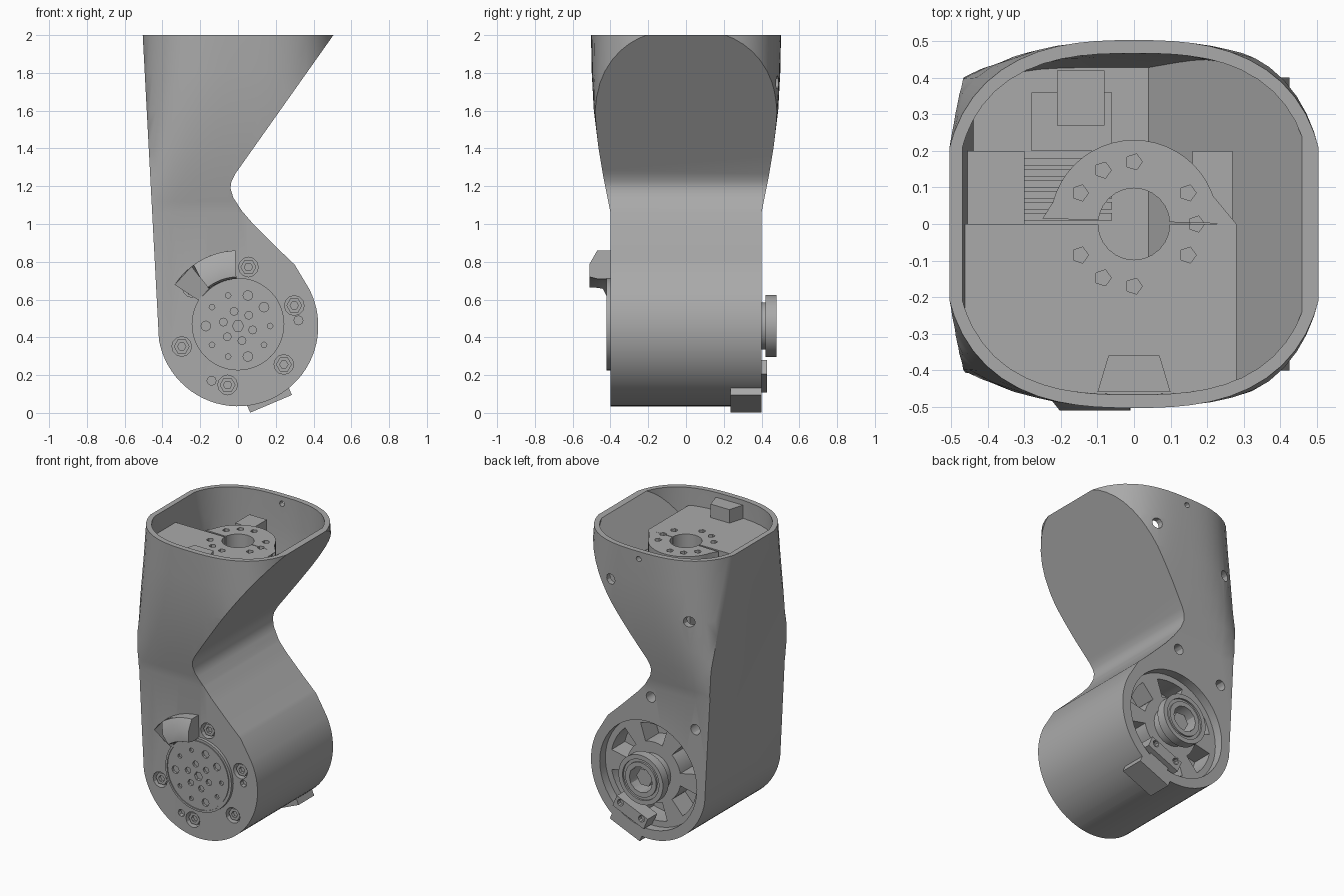
import bpy, bmesh
from math import sin, cos, pi, radians
from mathutils import Matrix

old = bpy.data.objects.get("Cube")
if old:
    bpy.data.objects.remove(old, do_unlink=True)

GREY = (0.4, 0.4, 0.4, 1)
mat = bpy.data.materials.new("satin_grey")
mat.use_nodes = True
mat.diffuse_color = GREY
bsdf = next(n for n in mat.node_tree.nodes if n.type == 'BSDF_PRINCIPLED')
bsdf.inputs["Base Color"].default_value = GREY
bsdf.inputs["Roughness"].default_value = 0.6

AXIS = 0.46          # height of the joint axis
RADIUS = 0.425       # radius of the joint housing


def finish(name, bm):
    bmesh.ops.recalc_face_normals(bm, faces=bm.faces)
    mesh = bpy.data.meshes.new(name)
    bm.to_mesh(mesh)
    bm.free()
    mesh.materials.append(mat)
    obj = bpy.data.objects.new(name, mesh)
    bpy.context.collection.objects.link(obj)
    return obj


def loft(name, rings):
    bm = bmesh.new()
    loops = [[bm.verts.new(p) for p in ring] for ring in rings]
    for a, b in zip(loops, loops[1:]):
        for i in range(len(a)):
            j = (i + 1) % len(a)
            bm.faces.new((a[i], a[j], b[j], b[i]))
    bm.faces.new(loops[0])
    bm.faces.new(loops[-1])
    return finish(name, bm)


def prism(name, pts, axis, lo, hi):
    place = (lambda u, v, d: (u, d, v)) if axis == 'y' else (lambda u, v, d: (u, v, d))
    return loft(name, [[place(u, v, d) for u, v in pts] for d in (lo, hi)])


def circle(u, v, r, n=48):
    return [(u + r * cos(2 * pi * i / n), v + r * sin(2 * pi * i / n)) for i in range(n)]


def sector(r0, r1, a0, a1, n=8):
    ang = [radians(a0 + (a1 - a0) * i / n) for i in range(n + 1)]
    return ([(r1 * cos(a), AXIS + r1 * sin(a)) for a in ang]
            + [(r0 * cos(a), AXIS + r0 * sin(a)) for a in reversed(ang)])


def polar(r, deg, v=AXIS):
    return r * cos(radians(deg)), v + r * sin(radians(deg))


def apply_bool(obj, cutters, op='DIFFERENCE'):
    for c in cutters:
        mod = obj.modifiers.new("bool", 'BOOLEAN')
        mod.operation, mod.solver, mod.object = op, 'EXACT', c
        bpy.context.view_layer.objects.active = obj
        bpy.ops.object.modifier_apply(modifier=mod.name)
        bpy.data.objects.remove(c, do_unlink=True)
    return obj


def oval(a, b, n, count=64):
    pts = []
    for i in range(count):
        t = 2 * pi * i / count
        r = (abs(cos(t)) ** n + abs(sin(t)) ** n) ** (-1 / n)
        pts.append((a * r * cos(t), b * r * sin(t)))
    return pts


def column(name, inset, top):
    # rounded at the mouth, square at the joint: height, half depth, squareness
    levels = [(-0.1, 0.4, 40), (1.06, 0.4, 40), (1.12, 0.412, 14), (1.25, 0.438, 7),
              (1.4, 0.463, 4.6), (1.6, 0.488, 3.5), (1.8, 0.499, 2.95), (top, 0.503, 2.65)]
    return loft(name, [[(x, y, z) for x, y in oval(0.525 - inset, b - inset, n)]
                       for z, b, n in levels])


# Housing: tapering column trimmed to the side profile
profile = [polar(RADIUS, 190 + 197 * i / 40) for i in range(41)]
profile += [(0.3, 0.785), (0.2, 0.88), (0.08, 1.0), (0.02, 1.07), (-0.025, 1.14),
            (-0.04, 1.19), (-0.035, 1.225), (-0.015, 1.265), (0.505, 2), (0.65, 2.2), (-0.515, 2.2)]
housing = column("arm_housing", 0, 2)
apply_bool(housing, [prism("trim", profile, 'y', -0.7, 0.7)], 'INTERSECT')

# Open mouth with thin walls
cavity = column("cavity", 0.035, 2.1)
inner = [(-0.48, 2.2), (-0.437, 1.4), (0.04, 1.4), (0.6, 2.2)]
apply_bool(cavity, [prism("inner_trim", inner, 'y', -0.7, 0.7)], 'INTERSECT')
apply_bool(housing, [cavity])

# Rear recess, spoke windows, front bolt pockets and rear screw holes
cuts = [prism("recess", circle(0, AXIS, 0.36), 'y', 0.34, 0.6)]
for k in range(6):
    cuts.append(prism("window", sector(0.2, 0.32, 60 * k + 12, 60 * k + 48), 'y', 0.2, 0.36))
bolts = [polar(0.317, 80 + 60 * k, 0.46) for k in range(6)]
cuts += [prism("pocket", circle(u, v, 0.052, 12), 'y', -0.6, -0.35) for u, v in bolts]
for u, v, r in [(-0.02, 0.99, 0.035), (-0.35, 0.86, 0.035), (-0.34, 1.6, 0.035),
                (0.22, 1.75, 0.035), (0, 1.95, 0.018)]:
    cuts.append(prism("screw_hole", circle(u, v, r, 12), 'y', 0.3, 0.6))
for u, v in [(0.32, 0.49), (-0.14, 0.17)]:
    cuts.append(prism("pin_hole", circle(u, v, 0.024, 8), 'y', -0.6, -0.37))
apply_bool(housing, cuts)

# Hex bolts in the pockets
parts = [housing]
for u, v in bolts:
    bolt = prism("front_bolt", circle(u, v, 0.042, 6), 'y', -0.385, -0.34)
    parts.append(apply_bool(bolt, [prism("socket", circle(u, v, 0.022, 6), 'y', -0.5, -0.365)]))

# Front output disc with two rings of holes
disc = prism("front_disc", circle(0, 0.47, 0.245), 'y', -0.42, -0.36)
groove = prism("groove", circle(0, 0.47, 0.232), 'y', -0.5, -0.414)
apply_bool(groove, [prism("island", circle(0, 0.47, 0.224), 'y', -0.6, -0.3)])
holes = [groove, prism("center", circle(0, 0.46, 0.03, 6), 'y', -0.5, -0.37)]
for k in range(6):
    holes.append(prism("h", circle(*polar(0.08, 60 * k + 45, 0.46), 0.021, 8), 'y', -0.5, -0.405))
for k in range(10):
    r = 0.026 if k % 3 == 0 else 0.015
    holes.append(prism("h", circle(*polar(0.17, 36 * k + 72, 0.46), r, 8), 'y', -0.5, -0.405))
parts.append(apply_bool(disc, holes))

# Front stop block with a chamfered nose
outer = sector(0.25, 0.4, 92, 147)
nose = sector(0.26, 0.33, 92, 128)
parts.append(loft("stop_block", [[(u, y, v) for u, v in s] for y, s in
                                 ((-0.36, outer), (-0.41, outer), (-0.44, sector(0.25, 0.4, 92, 128)),
                                  (-0.47, sector(0.25, 0.4, 92, 126)), (-0.51, nose))]))

# Rear bearing hub
hub = prism("rear_hub", circle(0, AXIS, 0.165), 'y', 0.42, 0.48)
neck = prism("neck", circle(0, AXIS, 0.125), 'y', 0.3, 0.45)
apply_bool(hub, [neck], 'UNION')
lip = prism("lip", circle(0, AXIS, 0.135), 'y', 0.468, 0.6)
apply_bool(lip, [prism("core", circle(0, AXIS, 0.115), 'y', 0.4, 0.7)])
parts.append(apply_bool(hub, [lip, prism("bore", circle(0, AXIS, 0.085, 12), 'y', 0.35, 0.6)]))
parts.append(prism("bore_shaft", circle(0, AXIS, 0.06, 6), 'y', 0.3, 0.44))


# Tilted cable bracket and tab under the housing
def tilted_box(name, r, length, thick, lo, hi):
    u, v = polar(r, -67)
    rot = Matrix.Rotation(radians(23), 2)
    pts = []
    for sx, sz in ((-1, -1), (1, -1), (1, 1), (-1, 1)):
        du, dv = sx * length / 2, sz * thick / 2
        c, s = cos(radians(23)), sin(radians(23))
        pts.append((u + c * du - s * dv, v + s * du + c * dv))
    return prism(name, pts, 'y', lo, hi)


bracket = tilted_box("rear_bracket", 0.29, 0.25, 0.08, 0.33, 0.43)
ears = [prism("ear", circle(*polar(0.29, -67 + d), 0.022, 10), 'y', 0.4, 0.5) for d in (-17, 17)]
parts.append(apply_bool(bracket, ears))
parts.append(tilted_box("cable_tab", 0.425, 0.24, 0.045, 0.235, 0.4))
parts.append(tilted_box("cable_plug", 0.36, 0.15, 0.08, 0.33, 0.395))

# Mounting plate in the mouth with a bolt circle
edge = [(min(max(x, -0.475), 0.28), y) for x, y in oval(0.49, 0.47, 2.8) if y <= 0.001]
plate_pts = [polar(0.23, 180 * i / 24, 0) for i in range(25)]
plate_pts = plate_pts[2:-2] + [(-0.25, 0.015)] + edge + [(0.25, 0.015)]
plate = prism("mounting_plate", plate_pts, 'z', 1.76, 1.88)
holes = [prism("shaft_hole", circle(0, 0, 0.098, 24), 'z', 1.6, 2)]
for a in (90, 30, 0, -30, -90, -120, -150, 150, 120):
    holes.append(prism("h", circle(*polar(0.17, a, 0), 0.023, 5), 'z', 1.83, 2))
parts.append(apply_bool(plate, holes))

# Key block, connector and ledges inside the mouth
key = [(-0.1, -0.46), (0.1, -0.46), (0.07, -0.36), (-0.07, -0.36)]
parts.append(prism("key_block", key, 'z', 1.85, 1.97))


def block(name, x0, x1, y0, y1, z0, z1):
    parts.append(prism(name, [(x0, y0), (x1, y0), (x1, y1), (x0, y1)], 'z', z0, z1))


block("connector", -0.21, -0.08, 0.27, 0.42, 1.5, 1.84)
block("connector_base", -0.28, -0.06, 0.2, 0.36, 1.45, 1.7)
block("left_ledge", -0.46, -0.3, 0, 0.2, 1.45, 1.74)
block("right_ledge", 0.16, 0.27, 0, 0.2, 1.68, 1.76)
for i in range(6):
    block("rib", -0.3, -0.06, 0.01 + 0.03 * i, 0.03 + 0.03 * i, 1.4, 1.56)

# Smooth shading with crisp edges
bpy.ops.object.select_all(action='DESELECT')
for obj in parts:
    obj.select_set(True)
bpy.context.view_layer.objects.active = housing
bpy.ops.object.shade_smooth_by_angle(angle=radians(30))
